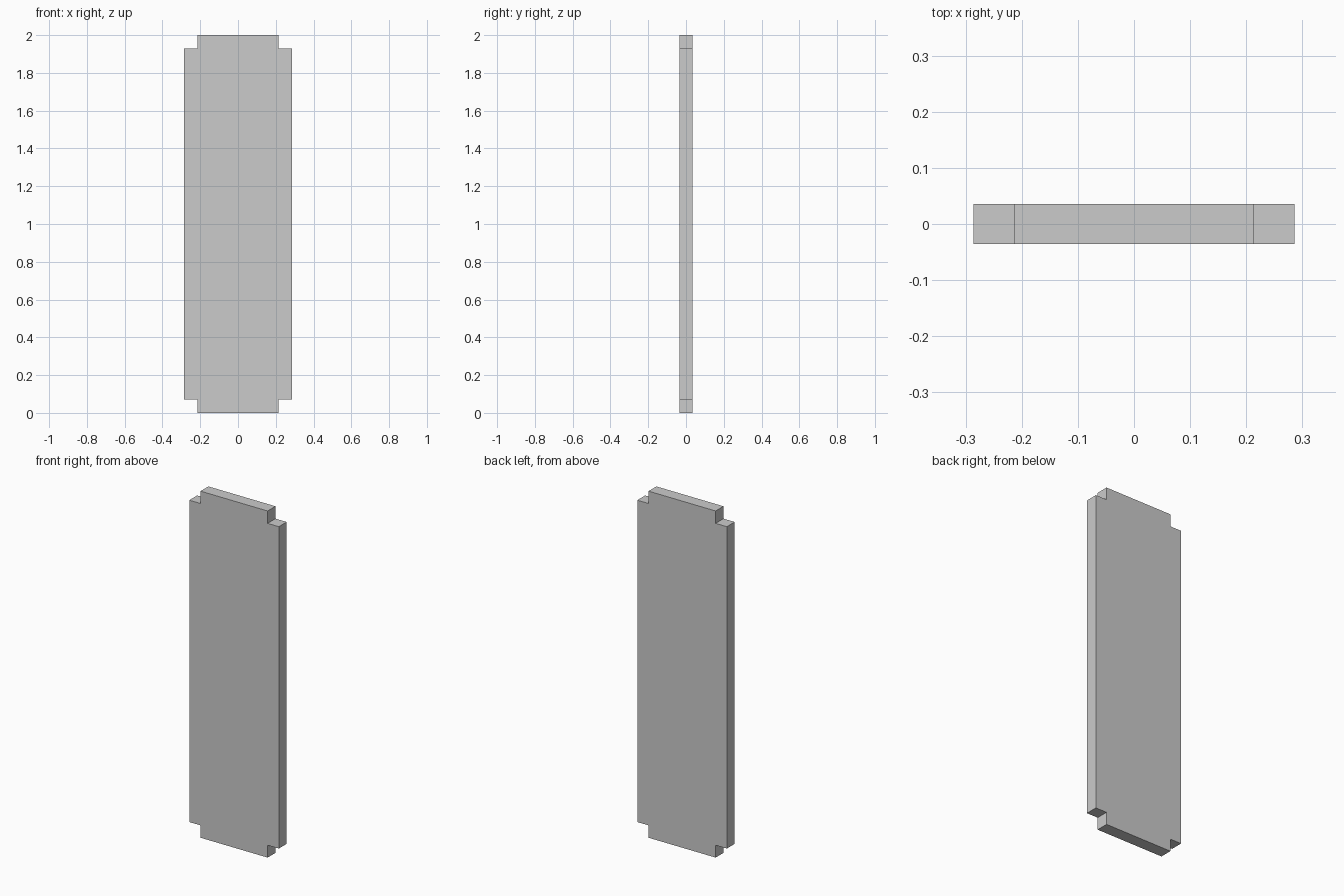
import bpy
import bmesh

if "Cube" in bpy.data.objects:
    bpy.data.objects.remove(bpy.data.objects["Cube"])

UNIT = 2 / 28          # plank thickness and notch size
HALF_W = 4 * UNIT      # half of full width
HEIGHT = 28 * UNIT


def extruded_panel(name, profile, depth):
    """Extrude an XZ outline along y, centred on y = 0."""
    bm = bmesh.new()
    face = bm.faces.new([bm.verts.new((x, -depth / 2, z)) for x, z in profile])
    result = bmesh.ops.extrude_face_region(bm, geom=[face])
    verts = [v for v in result["geom"] if isinstance(v, bmesh.types.BMVert)]
    bmesh.ops.translate(bm, verts=verts, vec=(0, depth, 0))
    bmesh.ops.recalc_face_normals(bm, faces=bm.faces)
    mesh = bpy.data.meshes.new(name)
    bm.to_mesh(mesh)
    bm.free()
    obj = bpy.data.objects.new(name, mesh)
    bpy.context.collection.objects.link(obj)
    return obj


# Right half of the outline, bottom to top, with square corner notches
right = [
    (HALF_W - UNIT, 0), (HALF_W - UNIT, UNIT), (HALF_W, UNIT),
    (HALF_W, HEIGHT - UNIT), (HALF_W - UNIT, HEIGHT - UNIT), (HALF_W - UNIT, HEIGHT),
]
left = [(-x, z) for x, z in reversed(right)]

# Flat board with four notched corners
extruded_panel("notched_panel", right + left, UNIT)
